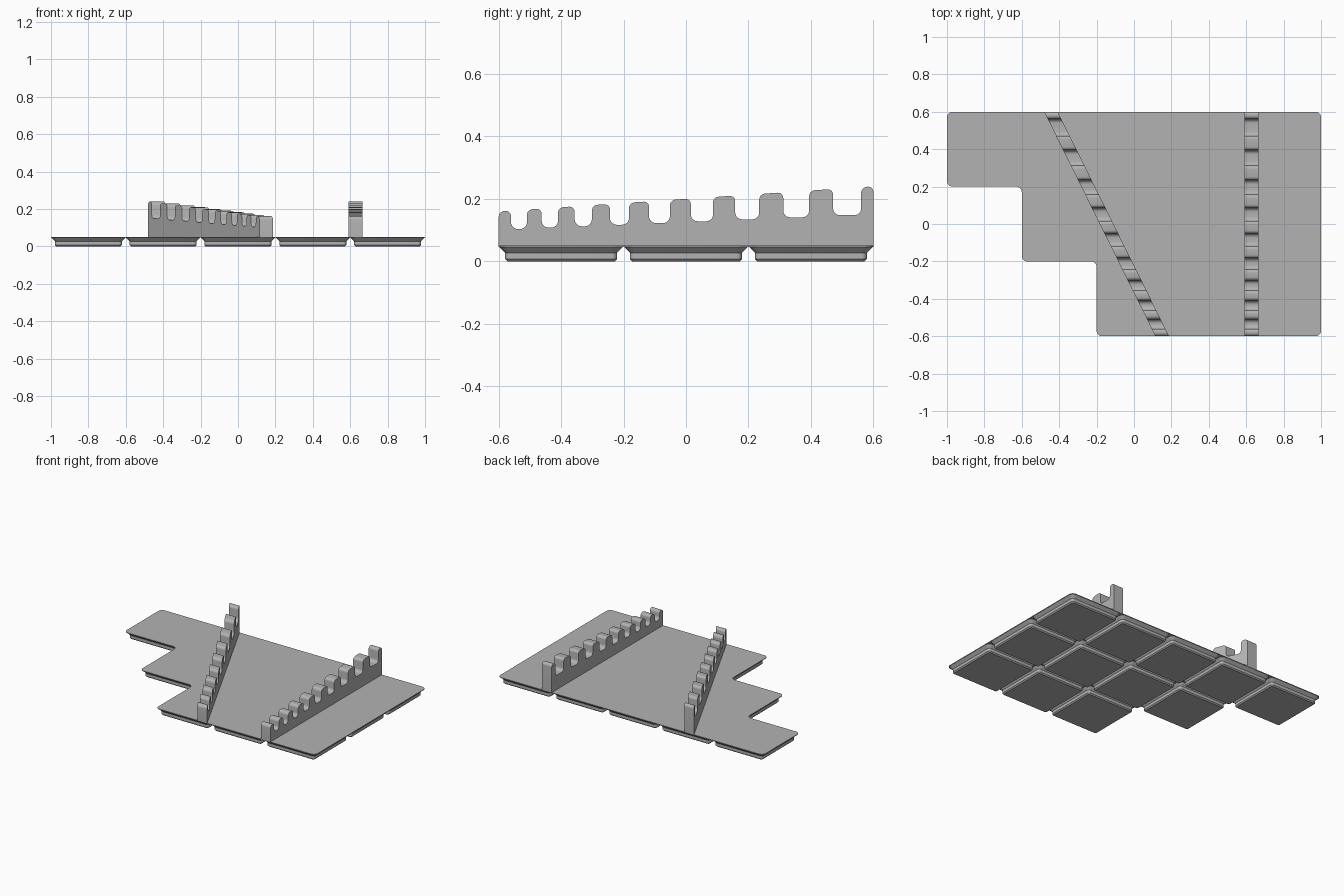
import bpy, bmesh, math

cube = bpy.data.objects.get("Cube")
if cube:
    bpy.data.objects.remove(cube, do_unlink=True)

CELL = 0.4
PLATE_Z, TOP_Z = 0.046, 0.05

grey = bpy.data.materials.new("plain grey")
grey.use_nodes = True
colour = (0.45, 0.45, 0.45, 1)
grey.diffuse_color = colour
grey.node_tree.nodes["Principled BSDF"].inputs["Base Color"].default_value = colour


def add_object(name, mesh, location=(0, 0, 0)):
    obj = bpy.data.objects.new(name, mesh)
    obj.location = location
    bpy.context.collection.objects.link(obj)
    return obj


def finish_mesh(bm, name):
    bmesh.ops.recalc_face_normals(bm, faces=bm.faces)
    mesh = bpy.data.meshes.new(name)
    bm.to_mesh(mesh)
    bm.free()
    mesh.materials.append(grey)
    return mesh


def smooth(obj):
    bpy.ops.object.select_all(action='DESELECT')
    obj.select_set(True)
    bpy.context.view_layer.objects.active = obj
    bpy.ops.object.shade_smooth_by_angle(angle=math.radians(30))


def rounded_prism(points, radius_of, push):
    """Round the corners of an outline by radius, then extrude it by push."""
    bm = bmesh.new()
    verts = [bm.verts.new(p) for p in points]
    bm.faces.new(verts)
    for radius in sorted({radius_of(p) for p in points} - {0}):
        chosen = [v for v, p in zip(verts, points) if radius_of(p) == radius]
        bmesh.ops.bevel(bm, geom=chosen, offset=radius, segments=6,
                        profile=0.5, affect='VERTICES')
    result = bmesh.ops.extrude_face_region(bm, geom=bm.faces[:])
    moved = [g for g in result["geom"] if isinstance(g, bmesh.types.BMVert)]
    bmesh.ops.translate(bm, verts=moved, vec=push)
    return bm


# Stepped top plate
outline = [(-1, 0.6), (-1, 0.2), (-0.6, 0.2), (-0.6, -0.2),
           (-0.2, -0.2), (-0.2, -0.6), (1, -0.6), (1, 0.6)]
bm = rounded_prism([(x, y, PLATE_Z) for x, y in outline],
                   lambda p: 0.03, (0, 0, TOP_Z - PLATE_Z))
smooth(add_object("base_plate", finish_mesh(bm, "base_plate")))


# Chamfered foot, one under every cell
def rounded_square(bm, half, radius, z, steps=6):
    ring = []
    for corner in range(4):
        middle = math.pi / 4 + corner * math.pi / 2
        cx = math.copysign(half - radius, math.cos(middle))
        cy = math.copysign(half - radius, math.sin(middle))
        for i in range(steps + 1):
            a = (corner + i / steps) * math.pi / 2
            ring.append(bm.verts.new((cx + radius * math.cos(a),
                                      cy + radius * math.sin(a), z)))
    return ring


bm = bmesh.new()
levels = [(0.172, 0.01, 0), (0.179, 0.017, 0.007),
          (0.179, 0.017, 0.027), (0.2, 0.036, 0.048)]
rings = [rounded_square(bm, *level) for level in levels]
for low, high in zip(rings, rings[1:]):
    for i in range(len(low)):
        j = (i + 1) % len(low)
        bm.faces.new((low[i], low[j], high[j], high[i]))
bm.faces.new(rings[0])
bm.faces.new(rings[-1])
foot_mesh = finish_mesh(bm, "foot")
for row in range(3):
    for column in range(2 - row, 5):
        foot = add_object(f"foot_{row}_{column}", foot_mesh,
                          ((column - 2) * CELL, (row - 1) * CELL, 0))
smooth(foot)


# Notched racks: same rising comb profile, one straight and one slanted
slot_centres = [-0.535, -0.436, -0.329, -0.213, -0.085, 0.051, 0.196, 0.353, 0.516]
slot_widths = [0.051, 0.052, 0.055, 0.061, 0.067, 0.071, 0.077, 0.083, 0.09]


def tooth_top(y):
    return 0.2 + y * 0.067


def slot_floor(y):
    return 0.126 + y * 0.042


def comb_profile():
    points = [(-0.6, PLATE_Z), (-0.6, tooth_top(-0.6))]
    for y, width in zip(slot_centres, slot_widths):
        a, b = y - width / 2, y + width / 2
        points += [(a, tooth_top(a)), (a, slot_floor(y)),
                   (b, slot_floor(y)), (b, tooth_top(b))]
    return points + [(0.6, tooth_top(0.6)), (0.6, PLATE_Z)]


def corner_radius(p):
    if p[2] <= PLATE_Z:
        return 0
    return 0.018 if p[2] > tooth_top(p[1]) - 0.01 else 0.022


def add_rack(name, x, slant):
    bm = rounded_prism([(0, y, z) for y, z in comb_profile()],
                       corner_radius, (0.073, 0, 0))
    for v in bm.verts:
        v.co.x += x + slant * v.co.y
    smooth(add_object(name, finish_mesh(bm, name)))


add_rack("straight_rack", 0.592, 0)
add_rack("slanted_rack", -0.183, -0.496)
